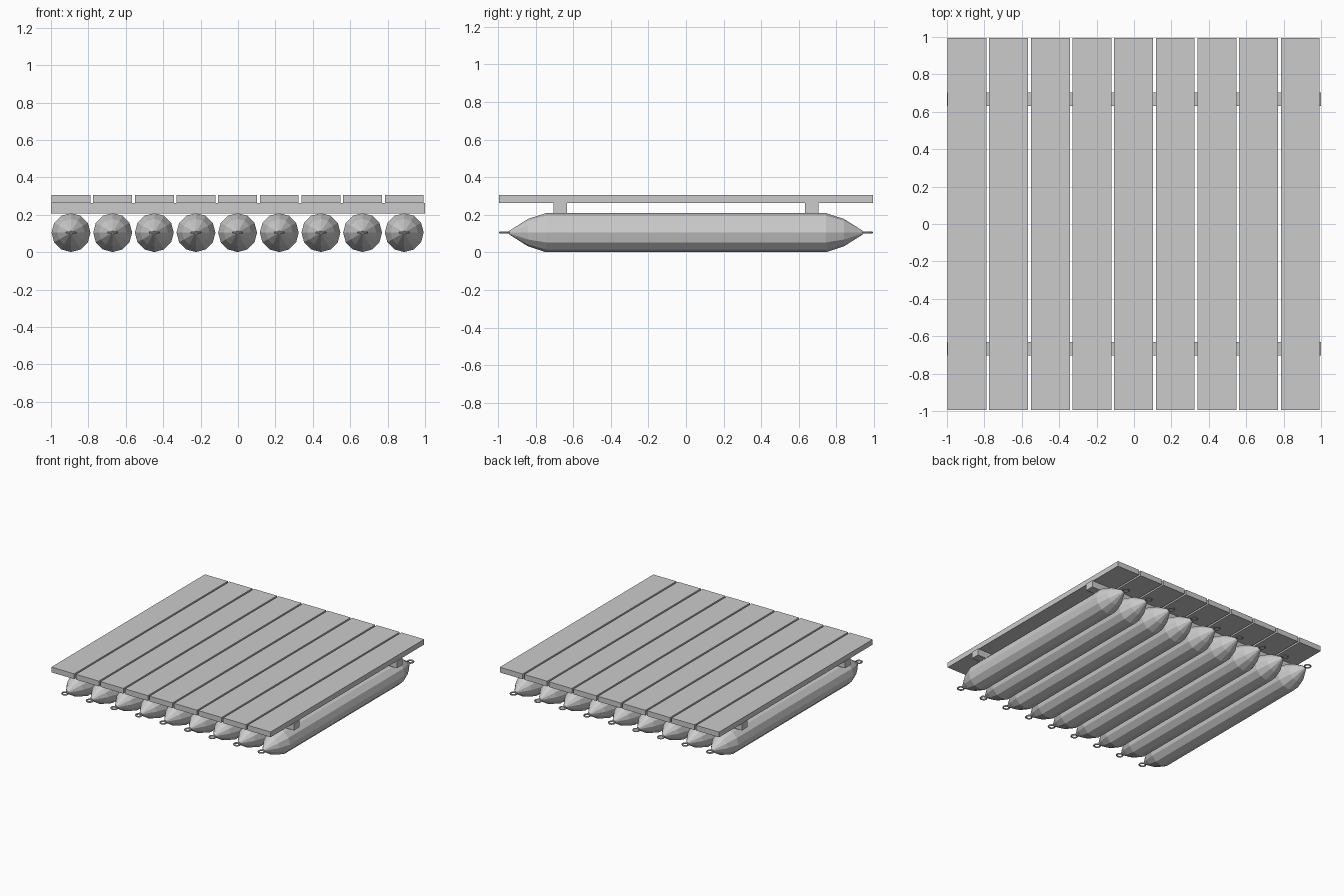
import bpy
import bmesh
import math
from mathutils import Matrix

cube = bpy.data.objects.get("Cube")
if cube:
    bpy.data.objects.remove(cube, do_unlink=True)

grey = bpy.data.materials.new("light grey")
grey.use_nodes = True
grey.diffuse_color = (0.6, 0.6, 0.6, 1)
grey.node_tree.nodes["Principled BSDF"].inputs["Base Color"].default_value = (0.6, 0.6, 0.6, 1)

COUNT = 9
PITCH = 0.2227
AXIS_Z = 0.105


def finish(name, bm):
    bmesh.ops.recalc_face_normals(bm, faces=bm.faces)
    mesh = bpy.data.meshes.new(name)
    bm.to_mesh(mesh)
    bm.free()
    mesh.materials.append(grey)
    obj = bpy.data.objects.new(name, mesh)
    bpy.context.collection.objects.link(obj)
    return obj


def box(name, low, high):
    bm = bmesh.new()
    size = [b - a for a, b in zip(low, high)]
    centre = [(a + b) / 2 for a, b in zip(low, high)]
    bmesh.ops.create_cube(bm, size=1, matrix=Matrix.Translation(centre) @ Matrix.Diagonal((*size, 1)))
    return finish(name, bm)


def lathe(name, profile, sides, x):
    """Turn (y, radius) points about the float's long axis."""
    bm = bmesh.new()
    rings = []
    for y, r in profile:
        angles = [math.tau * i / sides for i in range(sides)]
        rings.append([bm.verts.new((x + r * math.cos(a), y, AXIS_Z + r * math.sin(a))) for a in angles])
    for a, b in zip(rings, rings[1:]):
        for i in range(sides):
            j = (i + 1) % sides
            bm.faces.new((a[i], a[j], b[j], b[i]))
    bm.faces.new(rings[0])
    bm.faces.new(rings[-1])
    return finish(name, bm)


def eyelet(name, x, y, major=0.024, minor=0.006, steps=12, tube=6):
    """Flat towing ring at a float tip."""
    bm = bmesh.new()
    grid = []
    for i in range(steps):
        a = math.tau * i / steps
        ring = []
        for k in range(tube):
            b = math.tau * k / tube
            r = major + minor * math.cos(b)
            ring.append(bm.verts.new((x + r * math.cos(a), y + r * math.sin(a), AXIS_Z + minor * math.sin(b))))
        grid.append(ring)
    for i in range(steps):
        for k in range(tube):
            a, b = grid[i], grid[(i + 1) % steps]
            m = (k + 1) % tube
            bm.faces.new((a[k], b[k], b[m], a[m]))
    return finish(name, bm)


# Float outline, mirrored end to end
half = [(0.745, 0.104), (0.84, 0.073), (0.94, 0.01)]
outline = [(-y, r) for y, r in reversed(half)] + half

for n in range(COUNT):
    x = (n - (COUNT - 1) / 2) * PITCH - 0.002
    # Deck plank, pontoon below it and its two end rings
    box(f"deck_plank_{n + 1}", (x - 0.104, -0.995, 0.262), (x + 0.104, 0.995, 0.305))
    lathe(f"float_{n + 1}", outline, 12, x)
    for end, side in (("front", -1), ("back", 1)):
        eyelet(f"{end}_ring_{n + 1}", x, side * 0.965)

# Cross beams joining floats to the deck
for end, side in (("front", -1), ("back", 1)):
    y = side * 0.668
    box(f"{end}_cross_beam", (-1, y - 0.036, 0.208), (1, y + 0.036, 0.264))
